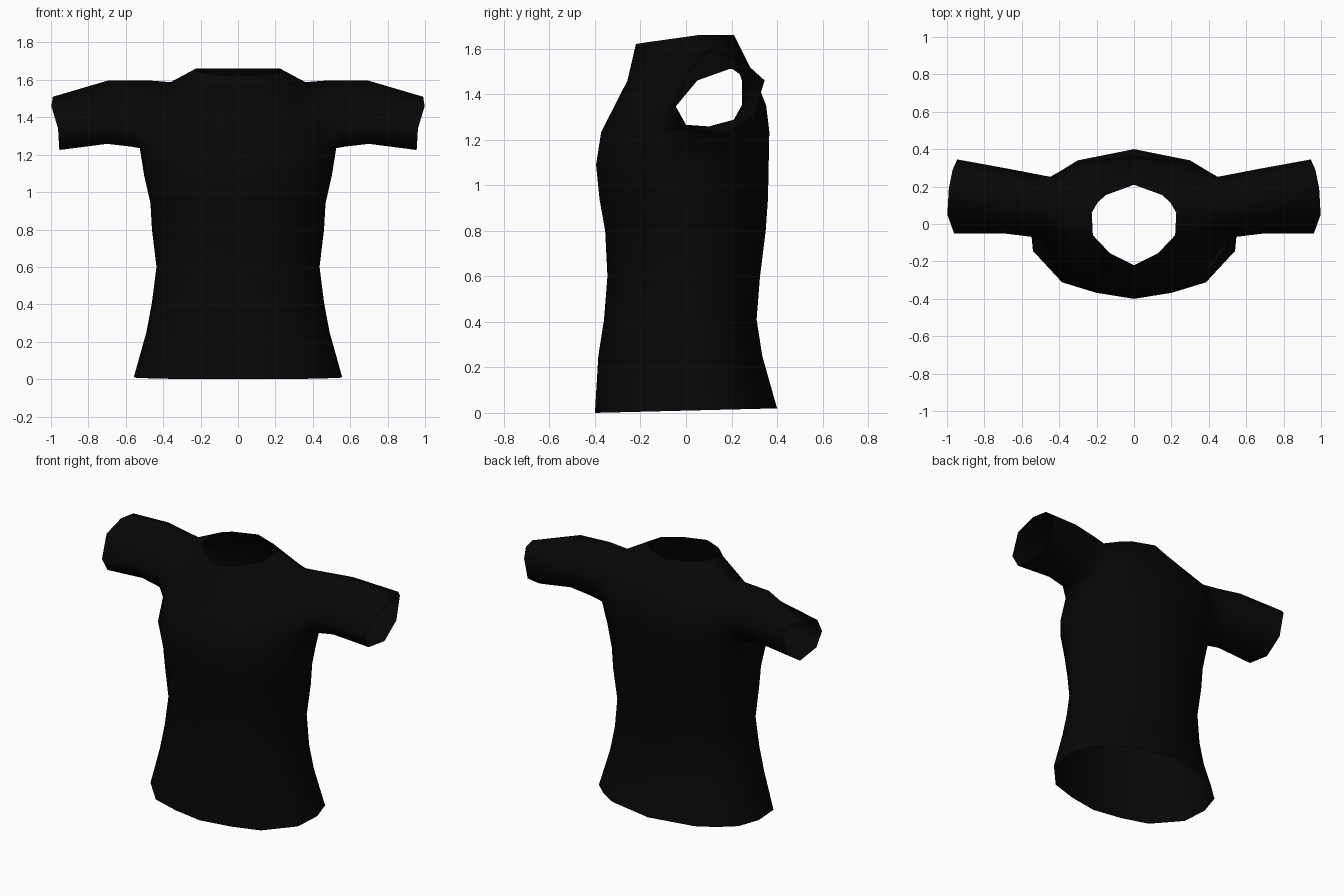
import bpy, bmesh

if "Cube" in bpy.data.objects:
    bpy.data.objects.remove(bpy.data.objects["Cube"])

# Colour
black = bpy.data.materials.new("black cloth")
black.diffuse_color = (0.002, 0.002, 0.002, 1)
black.use_nodes = True
black.node_tree.nodes["Principled BSDF"].inputs["Base Color"].default_value = black.diffuse_color

bm = bmesh.new()
V = lambda x, y, z: bm.verts.new((x, y, z))


def bridge(a, b, closed=False):
    n = len(a)
    for i in range(n if closed else n - 1):
        j = (i + 1) % n
        bm.faces.new((a[i], a[j], b[j], b[i]))


# Half torso: outline from front centre to back centre, scaled per level
outline = [(0, -1), (.36, -.92), (.69, -.78), (.97, -.36), (1, .08),
           (.92, .45), (.74, .68), (.54, .85), (0, 1)]
# z, half width, front depth, back depth
levels = [(0, .557, .40, .40), (.25, .49, .385, .335), (.41, .46, .36, .31),
          (.6, .436, .345, .325), (.8, .46, .355, .35), (.94, .468, .38, .36),
          (1.09, .502, .395, .363)]
rows = []
for z, w, f, b in levels:
    rows.append([V(x * w, y * (f if y < 0 else b),
                   z + (.01 * (1 + y) if z == 0 else 0)) for x, y in outline])

# Armpit level, narrower at the front
chest = [V(x, y, 1.235) for x, y in
         [(0, -.372), (.187, -.345), (.36, -.28), (.48, -.10), (.525, .06),
          (.49, .18), (.40, .265), (.28, .325), (0, .366)]]
rows.append(chest)
for a, b in zip(rows, rows[1:]):
    bridge(a, b)

# Upper chest and upper back, either side of the armhole
front1 = [V(x, y, 1.34) for x, y in [(0, -.318), (.18, -.295), (.36, -.22), (.47, -.08)]]
front2 = [V(x, y, 1.46) for x, y in [(0, -.257), (.16, -.235), (.30, -.165), (.41, -.03)]]
back1 = [V(x, y, 1.35) for x, y in [(.46, .245), (.39, .285), (.27, .335), (0, .352)]]
back2 = [V(x, y, 1.48) for x, y in [(.41, .245), (.33, .27), (.22, .295), (0, .30)]]
bridge(chest[:4], front1)
bridge(front1, front2)
bridge(chest[5:], back1)
bridge(back1, back2)

# Neckline and shoulder point
shoulder = V(.36, .10, 1.588)
neck_f = [V(0, -.22, 1.62), V(.13, -.155, 1.63), V(.22, -.06, 1.643)]
neck_s = V(.226, .06, 1.66)
neck_b = [V(.195, .115, 1.66), V(.15, .155, 1.66), V(0, .21, 1.66)]
bridge(front2, neck_f + [shoulder])
bridge(back2, [shoulder] + neck_b)
bm.faces.new((neck_f[2], shoulder, neck_s))
bm.faces.new((shoulder, neck_b[0], neck_s))

# Sleeve: armhole, root ring, middle ring, open cuff
armhole = [chest[4], chest[3], front1[3], front2[3], shoulder,
           back2[0], back1[0], chest[5]]
root = [V(*p) for p in [(.57, .075, 1.243), (.56, -.02, 1.25), (.55, -.068, 1.35),
                        (.53, .0, 1.495), (.49, .10, 1.598), (.51, .22, 1.53),
                        (.53, .268, 1.40), (.55, .205, 1.265)]]
middle = [V(*p) for p in [(.70, .10, 1.258), (.70, 0, 1.265), (.70, -.05, 1.355),
                          (.70, .01, 1.49), (.69, .12, 1.598), (.68, .235, 1.55),
                          (.67, .295, 1.43), (.69, .22, 1.29)]]
cuff = [V(*p) for p in [(.955, .17, 1.225), (.957, .0, 1.25), (.962, -.05, 1.34),
                        (.998, .05, 1.46), (.99, .19, 1.51), (.97, .29, 1.51),
                        (.945, .345, 1.46), (.95, .30, 1.31)]]
for a, b in ((armhole, root), (root, middle), (middle, cuff)):
    bridge(a, b, True)

# Face everything outwards
bmesh.ops.recalc_face_normals(bm, faces=bm.faces[:])
bm.faces.ensure_lookup_table()
bm.normal_update()
if bm.faces[0].normal.y > 0:
    bmesh.ops.reverse_faces(bm, faces=bm.faces[:])

mesh = bpy.data.meshes.new("t_shirt")
bm.to_mesh(mesh)
bm.free()
mesh.materials.append(black)
for p in mesh.polygons:
    p.use_smooth = True
shirt = bpy.data.objects.new("t_shirt", mesh)
bpy.context.collection.objects.link(shirt)

# Other half
m = shirt.modifiers.new("mirror", 'MIRROR')
m.use_axis[0] = True
m.use_mirror_merge = True
m.merge_threshold = 0.001
